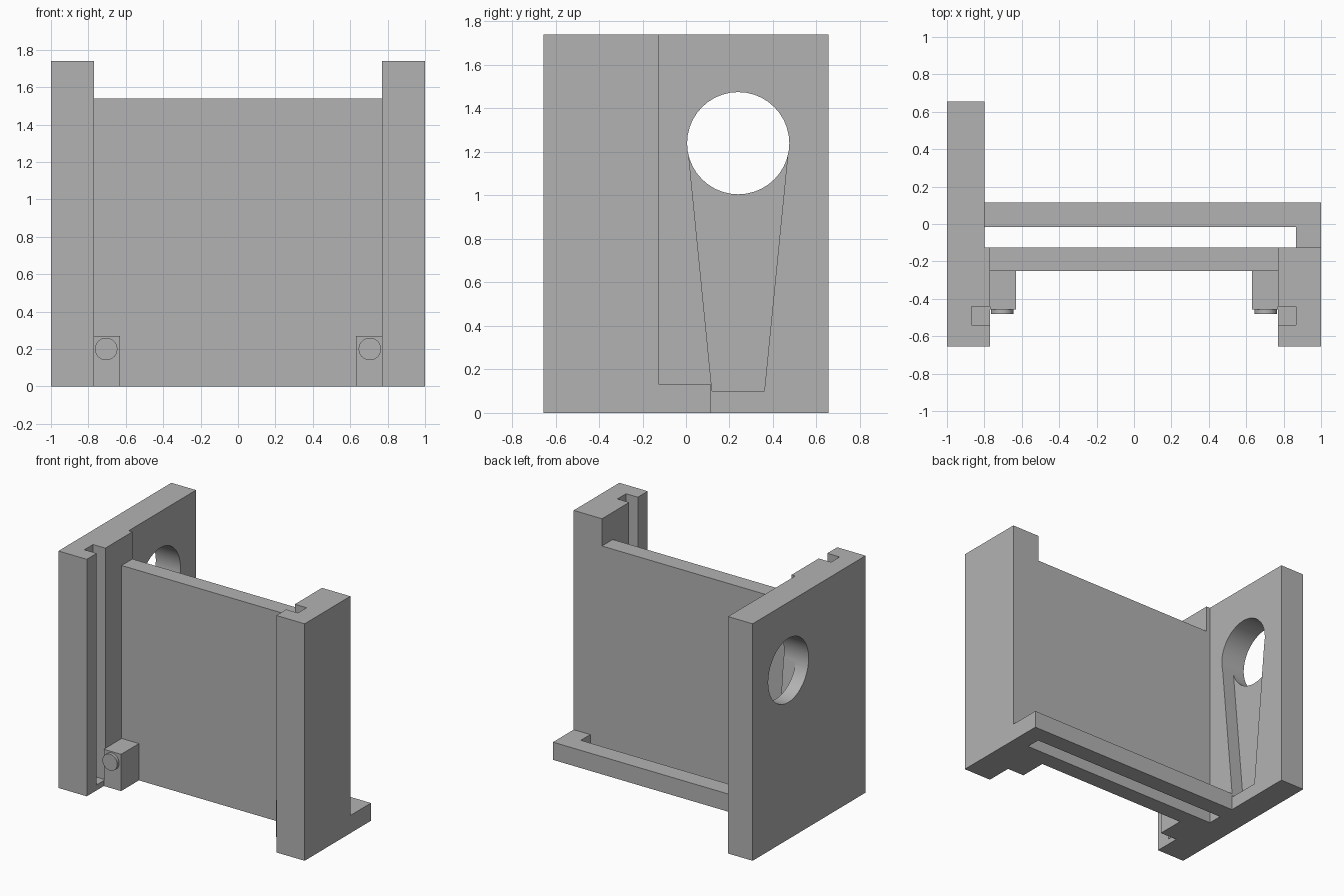
import bpy, bmesh, math
from mathutils import Vector

cube = bpy.data.objects.get("Cube")
if cube:
    bpy.data.objects.remove(cube, do_unlink=True)

grey = bpy.data.materials.new("plain_grey")
grey.use_nodes = True
GREY = (0.45, 0.45, 0.45, 1)
grey.diffuse_color = GREY
grey.node_tree.nodes["Principled BSDF"].inputs["Base Color"].default_value = GREY


def prism(name, outline, sweep):
    """Extrude a closed 3D outline along the sweep vector."""
    bm = bmesh.new()
    face = bm.faces.new([bm.verts.new(p) for p in outline])
    grown = bmesh.ops.extrude_face_region(bm, geom=[face])["geom"]
    moved = [g for g in grown if isinstance(g, bmesh.types.BMVert)]
    bmesh.ops.translate(bm, verts=moved, vec=Vector(sweep))
    bmesh.ops.recalc_face_normals(bm, faces=bm.faces)
    mesh = bpy.data.meshes.new(name)
    bm.to_mesh(mesh)
    bm.free()
    mesh.materials.append(grey)
    obj = bpy.data.objects.new(name, mesh)
    bpy.context.collection.objects.link(obj)
    return obj


def slab(name, plan, z0, z1):
    """Vertical extrusion of an x-y plan."""
    return prism(name, [(x, y, z0) for x, y in plan], (0, 0, z1 - z0))


def box(name, x0, x1, y0, y1, z0, z1):
    return slab(name, [(x0, y0), (x1, y0), (x1, y1), (x0, y1)], z0, z1)


def circle(u, v, r, n=40):
    return [(u + r * math.cos(2 * math.pi * i / n),
             v + r * math.sin(2 * math.pi * i / n)) for i in range(n)]


def activate(obj):
    bpy.ops.object.select_all(action="DESELECT")
    obj.select_set(True)
    bpy.context.view_layer.objects.active = obj


def cut(obj, cutter):
    """Subtract the cutter for good and discard it."""
    cutter.hide_render = True
    mod = obj.modifiers.new("cut", "BOOLEAN")
    mod.operation, mod.solver, mod.object = "DIFFERENCE", "EXACT", cutter
    activate(obj)
    bpy.ops.object.modifier_apply(modifier=mod.name)
    bpy.data.objects.remove(cutter, do_unlink=True)


def smooth(obj):
    activate(obj)
    bpy.ops.object.shade_smooth_by_angle(angle=math.radians(30))


FRONT, BACK, TOP = -0.655, 0.655, 1.74
WALL_BACK, WALL_FRONT, INNER = -0.125, -0.25, 0.77

# Side plate with a thicker front post
side_plate = slab("side_plate", [(-1, FRONT), (-INNER, FRONT), (-INNER, WALL_BACK),
                                 (-0.8, WALL_BACK), (-0.8, BACK), (-1, BACK)], 0, TOP)
# Opposite post
post = box("side_post", INNER, 1, FRONT, WALL_BACK, 0, TOP)

# Vertical grooves facing each other
cut(side_plate, box("groove_cutter", -0.87, -0.7, -0.54, -0.44, 0.04, 2))
cut(post, box("groove_cutter", 0.7, 0.865, -0.54, -0.44, 0.04, 2))

# Round hole through the plate and tapered recess below it
HY, HZ, HR = 0.24, 1.24, 0.235
cut(side_plate, prism("recess_cutter", [(-0.9, HY - 0.12, 0.1), (-0.9, HY + 0.12, 0.1),
                                        (-0.9, HY + 0.233, HZ), (-0.9, HY - 0.233, HZ)], (0.2, 0, 0)))
cut(side_plate, prism("hole_cutter", [(-1.2, y, z) for y, z in circle(HY, HZ, HR)], (0.6, 0, 0)))
smooth(side_plate)

# Front wall between the posts
box("front_wall", -INNER, INNER, WALL_FRONT, WALL_BACK, 0, 1.54)

# Bottom rail, returning to the post at its free end
slab("bottom_rail", [(-0.8, -0.015), (0.865, -0.015), (0.865, WALL_BACK),
                     (1, WALL_BACK), (1, 0.115), (-0.8, 0.115)], 0, 0.13)

# Foot blocks with round buttons
for side, label in ((-1, "right"), (1, "left")):
    xa, xb = sorted((side * INNER, side * 0.63))
    box(f"{label}_foot_block", xa, xb, -0.457, WALL_FRONT, 0, 0.27)
    button = prism(f"{label}_button",
                   [(x, -0.457, z) for x, z in circle(side * 0.705, 0.2, 0.06)], (0, -0.023, 0))
    smooth(button)
